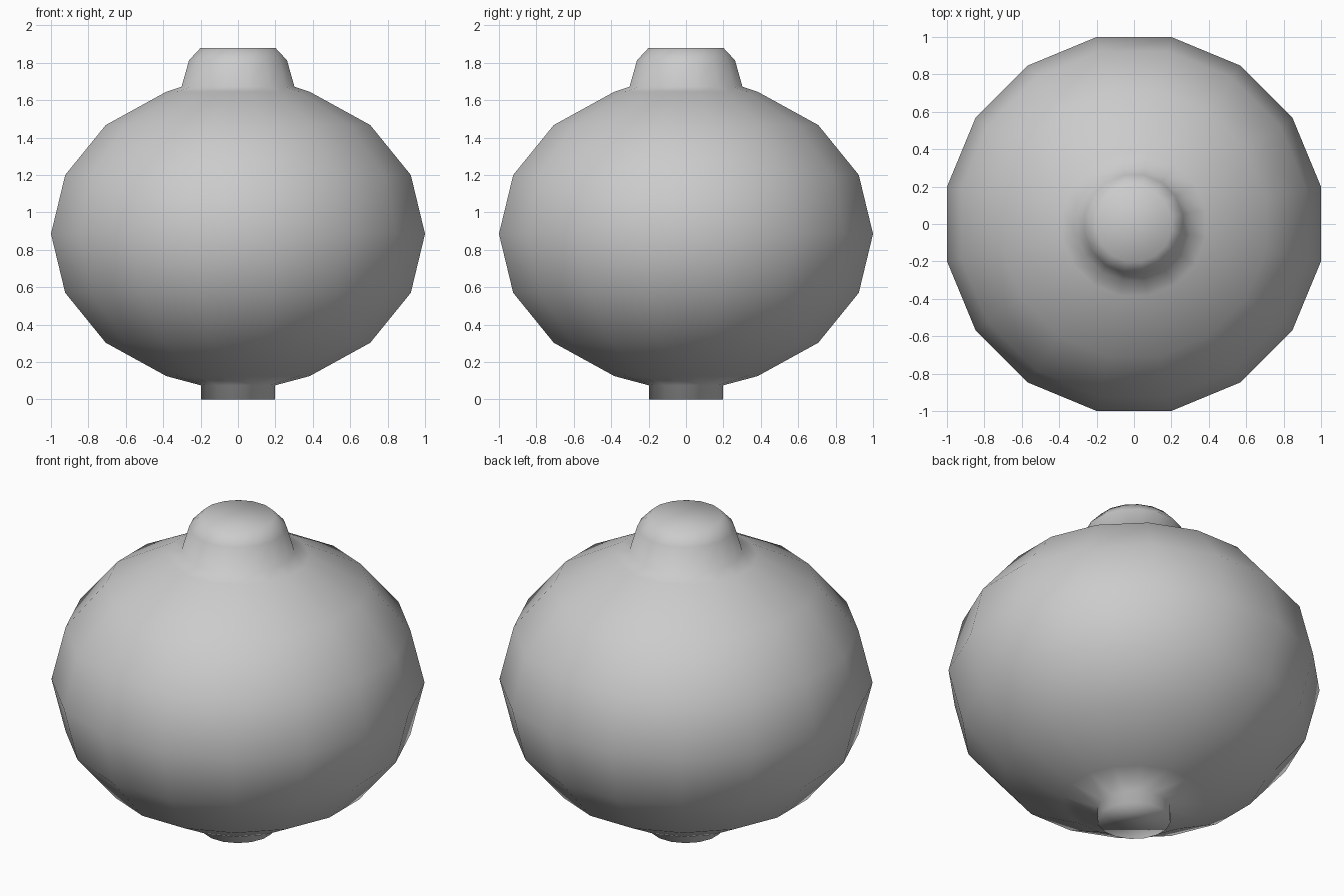
import bpy, bmesh
from math import sin, cos, radians, tau

if "Cube" in bpy.data.objects:
    bpy.data.objects.remove(bpy.data.objects["Cube"])

SIDES = 16
K = 1 / cos(radians(180 / SIDES))   # flat-to-flat radius -> corner radius
MID, HALF = 0.885, 0.823            # body centre height and half height

# Profile (radius, height): foot, squashed round body, neck
profile = [(0.197, 0.0), (0.197, 0.075)]
for i in range(-3, 4):
    a = radians(22.5 * i)
    profile.append((cos(a), MID + HALF * sin(a)))
profile += [(0.302, 1.672), (0.262, 1.813), (0.2, 1.88)]

# Lathe the profile into a closed 16-sided shell
bm = bmesh.new()
rings = []
for r, z in profile:
    ring = []
    for s in range(SIDES):
        a = tau * (s + 0.5) / SIDES
        ring.append(bm.verts.new((K * r * cos(a), K * r * sin(a), z)))
    rings.append(ring)
for lo, hi in zip(rings, rings[1:]):
    for s in range(SIDES):
        t = (s + 1) % SIDES
        bm.faces.new((lo[s], lo[t], hi[t], hi[s]))
bm.faces.new(rings[0][::-1])        # foot cap
bm.faces.new(rings[-1])             # neck cap
for f in bm.faces:
    f.smooth = True

mesh = bpy.data.meshes.new("round_bulb")
bm.to_mesh(mesh)
bm.free()
bulb = bpy.data.objects.new("round_bulb", mesh)
bpy.context.collection.objects.link(bulb)
